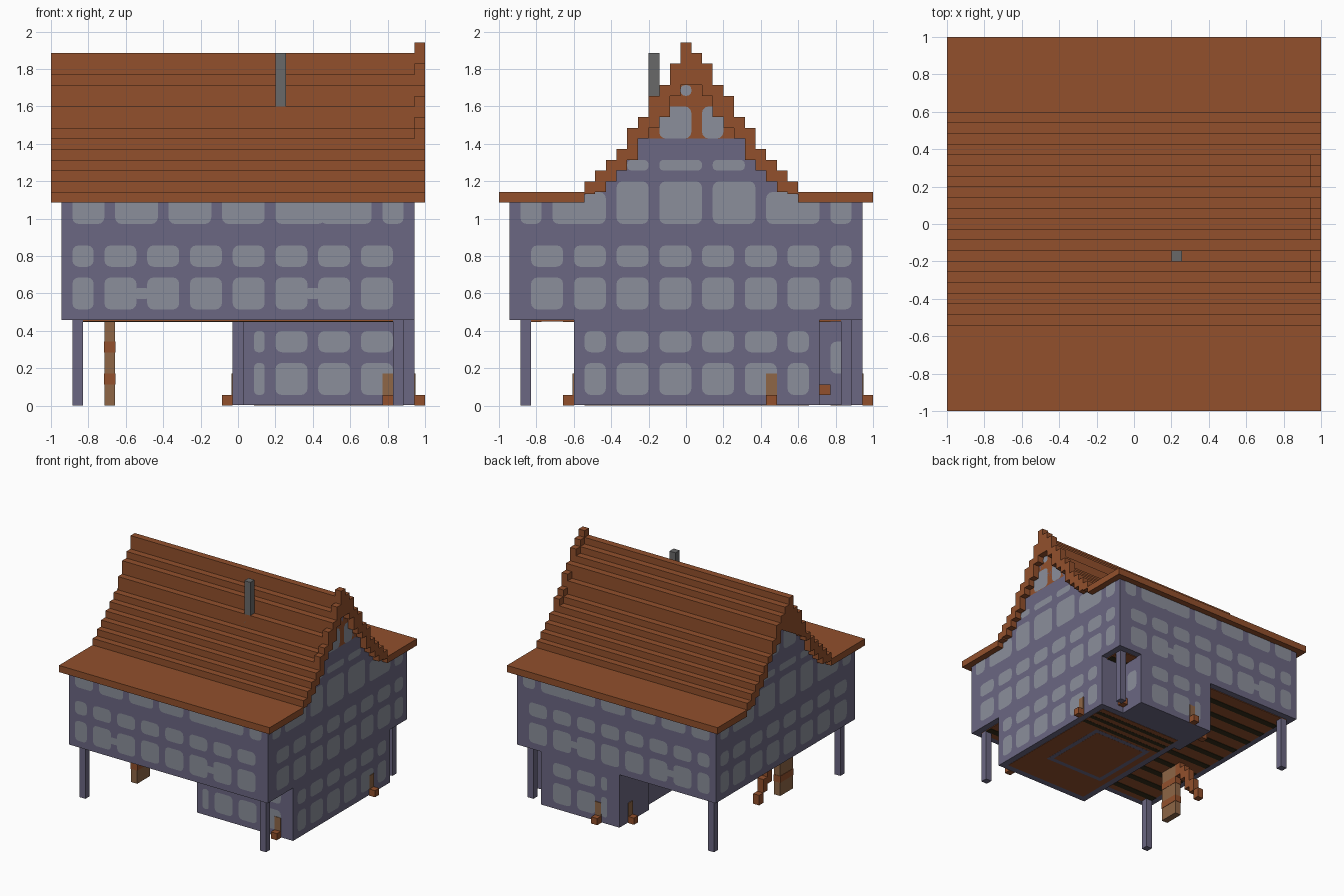
import bpy, bmesh, math
from mathutils import Vector

cube = bpy.data.objects.get("Cube")
if cube:
    bpy.data.objects.remove(cube, do_unlink=True)

U = 2 / 35  # one block


def world(p):
    return Vector((p[0] * U - 1, p[1] * U - 1, p[2] * U))


def material(name, rgb):
    lin = [((c / 255 + 0.055) / 1.055) ** 2.4 for c in rgb] + [1]
    m = bpy.data.materials.new(name)
    m.use_nodes = True
    m.diffuse_color = lin
    bsdf = next(n for n in m.node_tree.nodes if n.type == "BSDF_PRINCIPLED")
    bsdf.inputs["Base Color"].default_value = lin
    return m


TILE = material("roof_brown", (146, 80, 44))
MORTAR = material("mortar_purple", (107, 103, 130))
STONE = material("stone_grey", (139, 143, 155))
METAL = material("chimney_grey", (105, 105, 105))
TAN = material("door_tan", (142, 102, 70))
DARK = material("dark_beam", (52, 46, 26))


def finish(name, bm, mat):
    mesh = bpy.data.meshes.new(name)
    bm.to_mesh(mesh)
    bm.free()
    mesh.materials.append(mat)
    ob = bpy.data.objects.new(name, mesh)
    bpy.context.collection.objects.link(ob)
    return ob


def prism(name, outline, lo, hi, axis, mat):
    """Extrude a 2D outline along an axis (0 = x, 2 = z)."""
    bm = bmesh.new()
    put = (lambda p: (lo, p[0], p[1])) if axis == 0 else (lambda p: (p[0], p[1], lo))
    face = bm.faces.new([bm.verts.new(world(put(p))) for p in outline])
    new = bmesh.ops.extrude_face_region(bm, geom=[face])["geom"]
    step = Vector((0, 0, 0))
    step[axis] = (hi - lo) * U
    bmesh.ops.translate(bm, vec=step, verts=[v for v in new if isinstance(v, bmesh.types.BMVert)])
    bmesh.ops.recalc_face_normals(bm, faces=bm.faces)
    return finish(name, bm, mat)


def box(name, x0, x1, y0, y1, z0, z1, mat):
    return prism(name, [(x0, y0), (x1, y0), (x1, y1), (x0, y1)], z0, z1, 2, mat)


def stones(name, axis, plane, sign, rects, radius=0.6):
    """Thin rounded patches on a wall facing sign along the axis."""
    bm = bmesh.new()
    off = plane + sign * 0.06
    for a0, a1, b0, b1 in rects:
        r = min(radius, (a1 - a0) / 2.5, (b1 - b0) / 2.5)
        pts = []
        for k, (ca, cb) in enumerate([(a1 - r, b1 - r), (a0 + r, b1 - r), (a0 + r, b0 + r), (a1 - r, b0 + r)]):
            for s in range(4):
                t = math.pi / 2 * (k + s / 3)
                pts.append((ca + r * math.cos(t), cb + r * math.sin(t)))
        verts = [bm.verts.new(world((off, a, b) if axis == 0 else (a, off, b))) for a, b in pts]
        face = bm.faces.new(verts)
        face.normal_update()
        if face.normal[axis] * sign < 0:
            face.normal_flip()
    return finish(name, bm, STONE)


# Stepped roof: column heights along y
FIRST, LAST = 8, 28
MAIN = [21, 22, 23, 24, 25, 26, 28, 30, 31, 33]
MAIN = MAIN + [32] + MAIN[-2::-1]
GABLE = [21, 22, 23, 24, 26, 27, 29, 30, 32, 34]
GABLE = GABLE + [33] + GABLE[-2::-1]
UNDER = [19.8, 20, 21, 22, 23, 25, 26, 27, 29, 30]
UNDER = UNDER + UNDER[::-1]


def stairs_path(heights):
    path = []
    for k, h in enumerate(heights):
        path += [(FIRST + k, h), (FIRST + k + 1, h)]
    return path


def roof_outline(tops):
    upper = [(0, 19), (0, 20), (FIRST, 20)] + stairs_path(tops) + [(LAST, 20), (35, 20), (35, 19)]
    return upper + [(LAST, 19)] + stairs_path(UNDER)[::-1] + [(FIRST, 19)]


prism("main_roof", roof_outline(MAIN), 0, 34, 0, TILE)
prism("gable_roof_edge", roof_outline(GABLE), 34, 35, 0, TILE)
box("chimney", 21, 22, 14, 15, 25, 33, METAL)

# Upper storey with stepped gables
prism("upper_walls", [(1, 8), (1, 19), (FIRST, 19)] + stairs_path(UNDER) + [(LAST, 19), (34, 19), (34, 8)],
      1, 34, 0, MORTAR)

# Lower storey footprint with a recessed corner
prism("lower_walls", [(18, 7), (34, 7), (34, 30), (30, 30), (30, 34), (17, 34), (17, 27), (18, 27)],
      0.06, 8, 2, MORTAR)

# Corner posts
for px, sx in ((2, "right"), (32, "left")):
    for py, sy in ((2, "front"), (32, "back")):
        box(f"{sy}_{sx}_post", px, px + 1, py, py + 1, 0, 8, MORTAR)

# Stone patches on the long walls
TOP = 19.7
long_rows = [(a, b, 17, TOP) for a, b in ((2, 5), (6, 10), (11, 15), (16, 20), (21, 25.6), (25.2, 30), (31, 33))]
for z0, z1 in ((9, 12), (13, 15)):
    long_rows += [(2, 4, z0, z1)] + [(a, a + 3, z0, z1) for a in range(5, 30, 4)]
long_rows += [(c - 0.8, c + 0.8, 10, 11) for c in (8.5, 24.5)] + [(24.5, 26.5, 17.6, TOP)]
stones("front_wall_stones", 1, 1, -1, long_rows)
stones("back_wall_stones", 1, 34, 1, long_rows)

# Stone patches on the gable walls
gable_rows = [(a, b, 17, TOP) for a, b in ((2, 4), (5, 10), (25, 30), (31, 33))]
gable_rows += [(8, 10, 17.5, 20), (25, 28, 17.5, 20)]
gable_rows += [(a, b, 17, 21) for a, b in ((11, 14), (15, 19), (20, 24))]
gable_rows += [(a, b, 22, 23) for a, b in ((12, 14), (15, 19), (20, 23))]
gable_rows += [(15, 18, 25, 28), (19, 21, 25, 28), (17, 18, 29, 30)]
for z0, z1 in ((9, 12), (13, 15)):
    gable_rows += [(a, a + 3, z0, z1) for a in range(3, 28, 4)] + [(31, 33, z0, z1)]
stones("left_wall_stones", 0, 34, 1, gable_rows)
stones("right_wall_stones", 0, 1, -1, gable_rows)

# Stone patches on the lower walls
LOW = ((1, 4), (5, 7))
side_cols = ((8, 10), (11, 14), (15, 18), (19, 22), (23, 26), (27, 29))
front_cols = ((19, 20), (21, 24), (25, 28), (29, 32))
stones("lower_left_stones", 0, 34, 1, [c + z for c in side_cols for z in LOW])
stones("lower_front_stones", 1, 7, -1, [c + z for c in front_cols for z in LOW])
stones("lower_back_stones", 1, 34, 1, [c + z for c in front_cols[:3] for z in LOW])
stones("recess_stones", 0, 30, 1, [(31, 33, 3, 6)])

# Small blocks at the foot of the walls, each with a tan plate above
box("front_foot_block", 31, 32, 6, 7, 0, 1, TILE)
box("front_foot_plate", 31, 32, 6.88, 7, 1, 3, TAN)
box("left_foot_block", 34, 35, 25, 26, 0, 1, TILE)
box("left_foot_plate", 34, 34.12, 25, 26, 1, 3, TAN)
box("back_foot_block", 20, 21, 34, 35, 0, 1, TILE)
box("back_foot_plate", 20, 21, 34, 34.12, 1, 3, TAN)
box("right_foot_block", 16, 17, 31, 32, 0, 1, TILE)
box("right_foot_plate", 16.88, 17, 31, 32, 1, 3, TAN)
box("recess_block", 30, 31, 30, 31, 1, 2, TILE)

# Standing door panel with steps beside it
box("door_panel", 5, 6, 10, 13, 0, 8, TAN)
for k, z in enumerate((2, 5)):
    box(f"door_band_{k}", 4.95, 6.05, 9.95, 13.05, z, z + 1, TILE)
for k, (z0, z1) in enumerate(((6, 8), (5, 7), (3, 6), (2, 4), (0.5, 2))):
    box(f"step_{k}", 5, 6, 13 + k, 14 + k, z0, z1, TILE)

# Timber undersides with dark beams
box("upper_floor_underside", 2, 33, 2, 33, 7.9, 8, TILE)
for y in range(3, 33, 3):
    box(f"upper_floor_beam_{y}", 2, 33, y, y + 1, 7.85, 7.9, DARK)
box("lower_floor_underside", 19, 33, 8, 29, 0.02, 0.06, TILE)
box("lower_floor_ring", 20, 30, 13, 24, 0.01, 0.02, MORTAR)
box("lower_floor_panel", 20.7, 29.3, 13.7, 23.3, 0, 0.01, TILE)
for y in (24.5, 26, 27.5):
    box(f"lower_floor_beam_{y}", 19, 33, y, y + 0.7, 0, 0.02, DARK)
